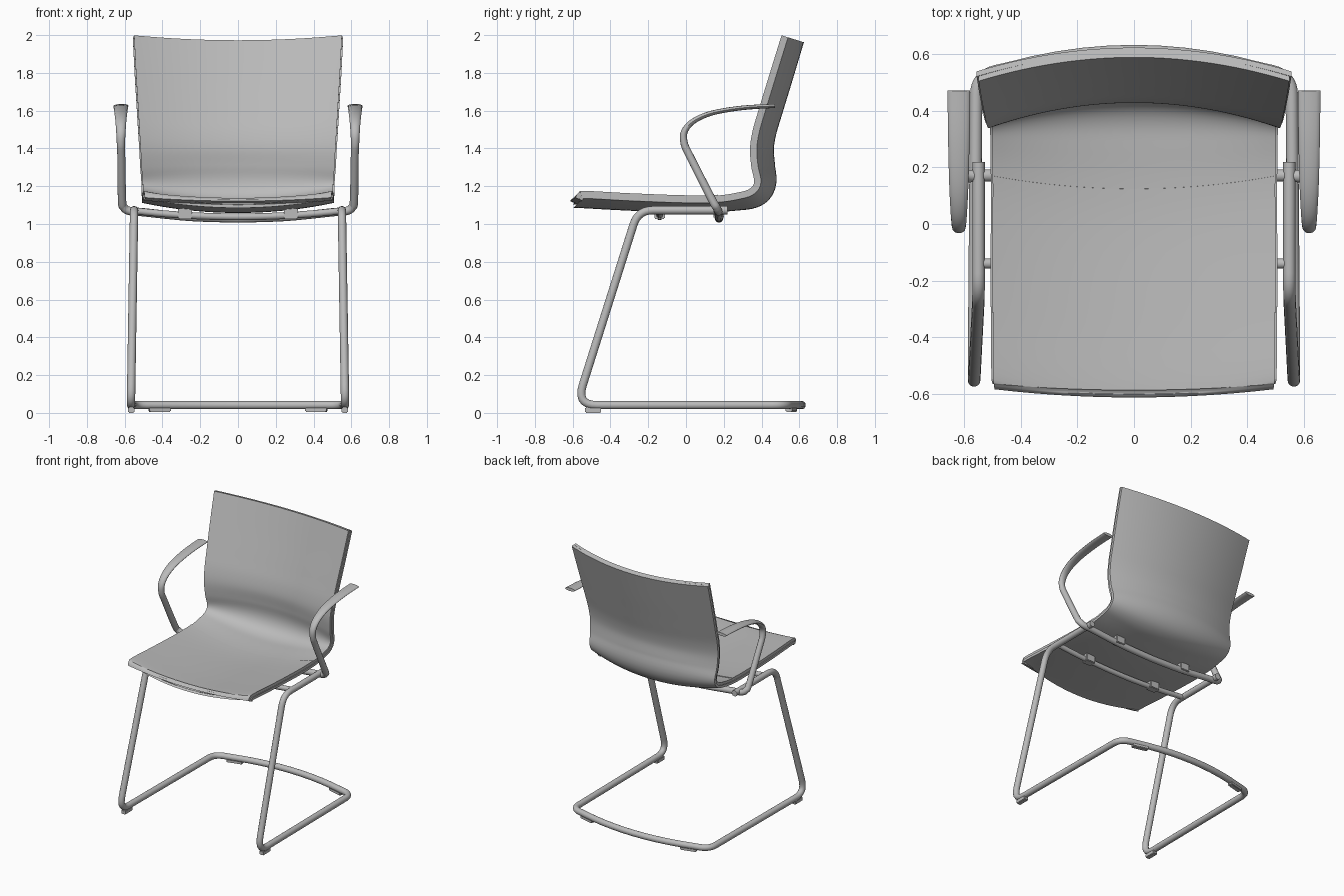
import bpy, bmesh, math
from mathutils import Vector, Matrix

if "Cube" in bpy.data.objects:
    bpy.data.objects.remove(bpy.data.objects["Cube"], do_unlink=True)

grey = bpy.data.materials.new("plain_grey")
grey.diffuse_color = (0.5, 0.5, 0.5, 1)
grey.use_nodes = True
grey.node_tree.nodes["Principled BSDF"].inputs["Base Color"].default_value = (0.5, 0.5, 0.5, 1)


def finish(name, bm, angle=40):
    bmesh.ops.recalc_face_normals(bm, faces=bm.faces)
    mesh = bpy.data.meshes.new(name)
    bm.to_mesh(mesh)
    bm.free()
    mesh.materials.append(grey)
    ob = bpy.data.objects.new(name, mesh)
    bpy.context.collection.objects.link(ob)
    bpy.ops.object.select_all(action='DESELECT')
    ob.select_set(True)
    bpy.context.view_layer.objects.active = ob
    bpy.ops.object.shade_smooth_by_angle(angle=math.radians(angle))
    return ob


def catmull(pts, n=5):
    """Smooth curve through points of any dimension."""
    out = []
    for i in range(len(pts) - 1):
        p0, p1, p2, p3 = (pts[max(0, min(len(pts) - 1, i + k))] for k in (-1, 0, 1, 2))
        for s in range(n):
            t = s / n
            out.append(tuple(0.5 * (2 * b + (c - a) * t + (2 * a - 5 * b + 4 * c - d) * t * t
                                    + (3 * b - a - 3 * c + d) * t ** 3)
                             for a, b, c, d in zip(p0, p1, p2, p3)))
    return out + [tuple(pts[-1])]


def fillet(pts, n=7):
    """Round each corner of a polyline; every point is (x, y, z, corner length)."""
    out = []
    for i, p in enumerate(pts):
        v, r = Vector(p[:3]), p[3]
        if r == 0:
            out.append(v)
            continue
        a = v + (Vector(pts[i - 1][:3]) - v).normalized() * r
        b = v + (Vector(pts[i + 1][:3]) - v).normalized() * r
        for s in range(n + 1):
            t = s / n
            out.append(a * (1 - t) ** 2 + v * 2 * t * (1 - t) + b * t * t)
    return out


def sweep(name, path, radii, sides=14):
    """Sweep an ellipse along a path; radii are (sideways, thickness) per point."""
    path = [Vector(p) for p in path]
    bm = bmesh.new()
    side, prev = Vector((1, 0, 0)), None
    for i, p in enumerate(path):
        tan = (path[min(i + 1, len(path) - 1)] - path[max(i - 1, 0)]).normalized()
        if abs(tan.dot(side)) > 0.99:
            side = Vector((0, 0, 1))
        side = (side - tan * side.dot(tan)).normalized()
        up = tan.cross(side)
        ring = []
        for k in range(sides):
            a = math.tau * k / sides
            ring.append(bm.verts.new(p + side * radii[i][0] * math.cos(a) + up * radii[i][1] * math.sin(a)))
        if prev:
            for k in range(sides):
                j = (k + 1) % sides
                bm.faces.new((prev[k], prev[j], ring[j], ring[k]))
        else:
            bm.faces.new(ring)
        prev = ring
    bm.faces.new(prev)
    return finish(name, bm)


def mirrored(half):
    """Continue a path that ends on x = 0 over to the other side."""
    return half + [(-p[0],) + tuple(p[1:]) for p in reversed(half[:-1])]


# Seat and back side profile at the edge: y, z, half width, hollow depth, forward bow
profile = catmull([
    (-0.585, 1.140, 0.500, 0.045, 0.070), (-0.570, 1.165, 0.503, 0.047, 0.060),
    (-0.530, 1.175, 0.505, 0.050, 0.050), (-0.300, 1.163, 0.507, 0.050, 0.050),
    (0.000, 1.152, 0.507, 0.052, 0.050), (0.170, 1.155, 0.507, 0.055, 0.050),
    (0.280, 1.172, 0.508, 0.062, 0.020), (0.335, 1.190, 0.510, 0.072, 0.0),
    (0.357, 1.225, 0.512, 0.082, 0.0), (0.342, 1.300, 0.518, 0.090, 0.0),
    (0.335, 1.400, 0.523, 0.090, 0.0), (0.350, 1.500, 0.529, 0.090, 0.0),
    (0.385, 1.620, 0.536, 0.090, 0.0), (0.440, 1.800, 0.547, 0.090, 0.0),
    (0.502, 2.000, 0.557, 0.088, 0.0)])


def slab(name, first, last, top, bottom, trim, cols=28):
    """A curved panel between two depths below the sitting surface."""
    bm = bmesh.new()
    layers = []
    for depth in (top, bottom):
        rows = []
        for i in range(first, last + 1):
            y, z, w, sag, bow = profile[i]
            a, b = profile[max(i - 1, 0)], profile[min(i + 1, len(profile) - 1)]
            n = Vector((0, b[1] - a[1], a[0] - b[0])).normalized()
            row = []
            for c in range(cols + 1):
                u = 2 * c / cols - 1
                h = 1 - u * u
                base = Vector((u * (w - trim), y - bow * h, z))
                row.append(bm.verts.new(base + n * (sag * h + depth)))
            rows.append(row)
        layers.append(rows)
    t, b = layers
    m = last - first
    for r in range(m):
        for c in range(cols):
            for g in (t, b):
                bm.faces.new((g[r][c], g[r][c + 1], g[r + 1][c + 1], g[r + 1][c]))
        for c in (0, cols):
            bm.faces.new((t[r][c], t[r + 1][c], b[r + 1][c], b[r][c]))
    for c in range(cols):
        for r in (0, m):
            bm.faces.new((t[r][c], t[r][c + 1], b[r][c + 1], b[r][c]))
    return finish(name, bm)


# Shell with a seat pad and a slightly lower back pad, which leaves a seam line
end = len(profile) - 1
seam = min(range(end), key=lambda i: abs(profile[i][0] - 0.17) + abs(profile[i][1] - 1.155))
slab("seat_back_shell", 0, end, 0.021, 0.040, 0.0)
slab("seat_pad", 0, seam, 0.0, 0.022, 0.007)
slab("back_pad", seam, end, 0.004, 0.022, 0.007)

# Cantilever frame: seat rails, front legs and bowed floor loop
R = 0.022
half = fillet([(0.550, 0.220, 1.073, 0), (0.550, -0.254, 1.073, 0.08),
               (0.567, -0.580, 0.041, 0.11), (0.558, 0.525, 0.041, 0.07),
               (0.440, 0.552, 0.041, 0)])
half += [Vector((x, 0.612 - 0.31 * x * x, 0.041)) for x in (0.36, 0.27, 0.18, 0.09, 0.0)]
path = mirrored([tuple(p) for p in half])
sweep("leg_frame", path, [(R, R)] * len(path))

# Armrests and rear crossbar in one tube, flattened along the top: x, y, z, radii
arm = catmull([
    (0.620, 0.472, 1.625, 0.040, 0.011), (0.620, 0.300, 1.615, 0.038, 0.012),
    (0.620, 0.140, 1.588, 0.034, 0.013), (0.620, 0.040, 1.545, 0.029, 0.015),
    (0.620, -0.008, 1.490, 0.025, 0.018), (0.620, -0.010, 1.430, 0.022, 0.020),
    (0.618, 0.020, 1.360, 0.021, 0.021), (0.614, 0.137, 1.130, R, R),
    (0.606, 0.160, 1.090, R, R), (0.575, 0.170, 1.069, R, R),
    (0.500, 0.172, 1.062, R, R), (0.250, 0.174, 1.037, R, R), (0.0, 0.175, 1.029, R, R)])
arm = mirrored(arm)
sweep("armrest_tube", [p[:3] for p in arm], [p[3:] for p in arm])

# Front crossbar under the seat
bar = [(0.55 * k / 10, -0.14, 1.038 + 0.032 * (k / 10) ** 2) for k in range(10, -1, -1)]
bar = mirrored(bar)
sweep("front_crossbar", bar, [(0.018, 0.018)] * len(bar))


def block(name, centre, size, turn=0.0):
    bm = bmesh.new()
    bmesh.ops.create_cube(bm, size=1, matrix=Matrix.Translation(centre)
                          @ Matrix.Rotation(turn, 4, 'Z') @ Matrix.Diagonal((*size, 1)))
    bmesh.ops.bevel(bm, geom=bm.edges[:], offset=0.004, segments=2, affect='EDGES')
    return finish(name, bm)


# Seat mounts and floor glides on both sides
for s, label in ((1, "left"), (-1, "right")):
    block(f"front_mount_{label}", (s * 0.28, -0.14, 1.055), (0.075, 0.055, 0.055))
    block(f"rear_mount_{label}", (s * 0.28, 0.174, 1.057), (0.075, 0.055, 0.055))
    block(f"front_glide_{label}", (s * 0.565, -0.492, 0.015), (0.034, 0.085, 0.030))
    block(f"rear_glide_{label}", (s * 0.415, 0.558, 0.018), (0.115, 0.036, 0.024), -s * 0.25)
